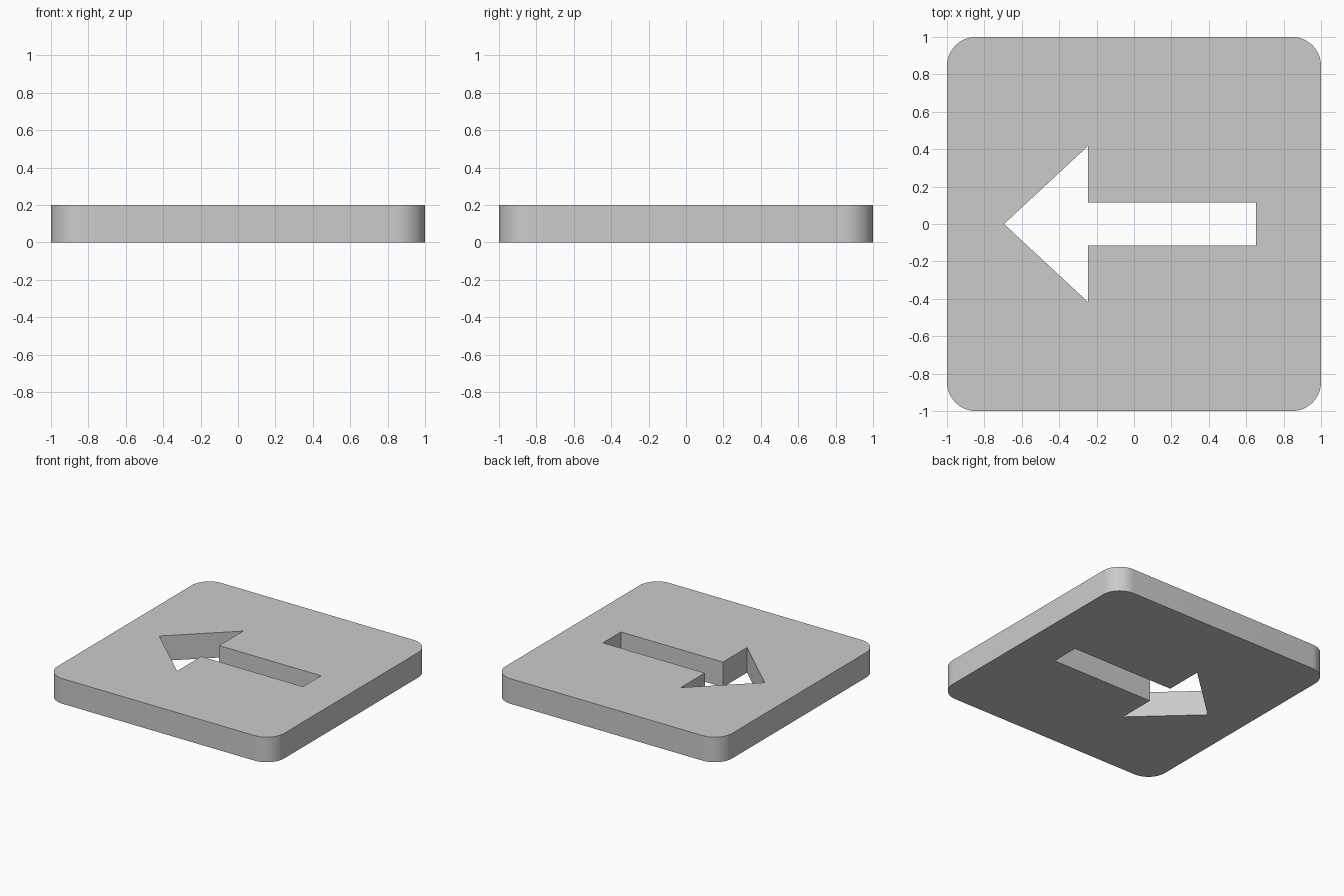
import bpy, bmesh
from math import cos, sin, pi, radians

if "Cube" in bpy.data.objects:
    bpy.data.objects.remove(bpy.data.objects["Cube"])

THICK, R, STEPS = 0.2, 0.155, 16


def rounded_square(half, r, steps):
    pts = []
    for q, (sx, sy) in enumerate([(1, 1), (-1, 1), (-1, -1), (1, -1)]):
        for i in range(steps + 1):
            a = (q + i / steps) * pi / 2
            pts.append((sx * (half - r) + r * cos(a), sy * (half - r) + r * sin(a)))
    return pts


def add_loop(bm, pts):
    vs = [bm.verts.new((x, y, 0)) for x, y in pts]
    return [bm.edges.new((v, vs[(i + 1) % len(vs)])) for i, v in enumerate(vs)]


# Arrow opening: upper half mirrored across the x axis
upper = [(0.653, 0.114), (-0.246, 0.114), (-0.246, 0.417)]
arrow = upper + [(-0.695, 0)] + [(x, -y) for x, y in reversed(upper)]

# Plate: fill between outline and arrow, then extrude upward
bm = bmesh.new()
edges = add_loop(bm, rounded_square(1, R, STEPS)) + add_loop(bm, arrow)
bmesh.ops.triangle_fill(bm, use_beauty=True, edges=edges)
ext = bmesh.ops.extrude_face_region(bm, geom=bm.faces[:], use_keep_orig=True)
top = [g for g in ext["geom"] if isinstance(g, bmesh.types.BMVert)]
bmesh.ops.translate(bm, verts=top, vec=(0, 0, THICK))
bmesh.ops.recalc_face_normals(bm, faces=bm.faces[:])
bmesh.ops.dissolve_limit(bm, angle_limit=radians(0.5), verts=bm.verts[:], edges=bm.edges[:])

mesh = bpy.data.meshes.new("arrow_plate")
bm.to_mesh(mesh)
bm.free()
plate = bpy.data.objects.new("arrow_plate", mesh)
bpy.context.collection.objects.link(plate)

# Smooth corners, crisp rims
bpy.context.view_layer.objects.active = plate
plate.select_set(True)
bpy.ops.object.shade_smooth_by_angle(angle=radians(30))
